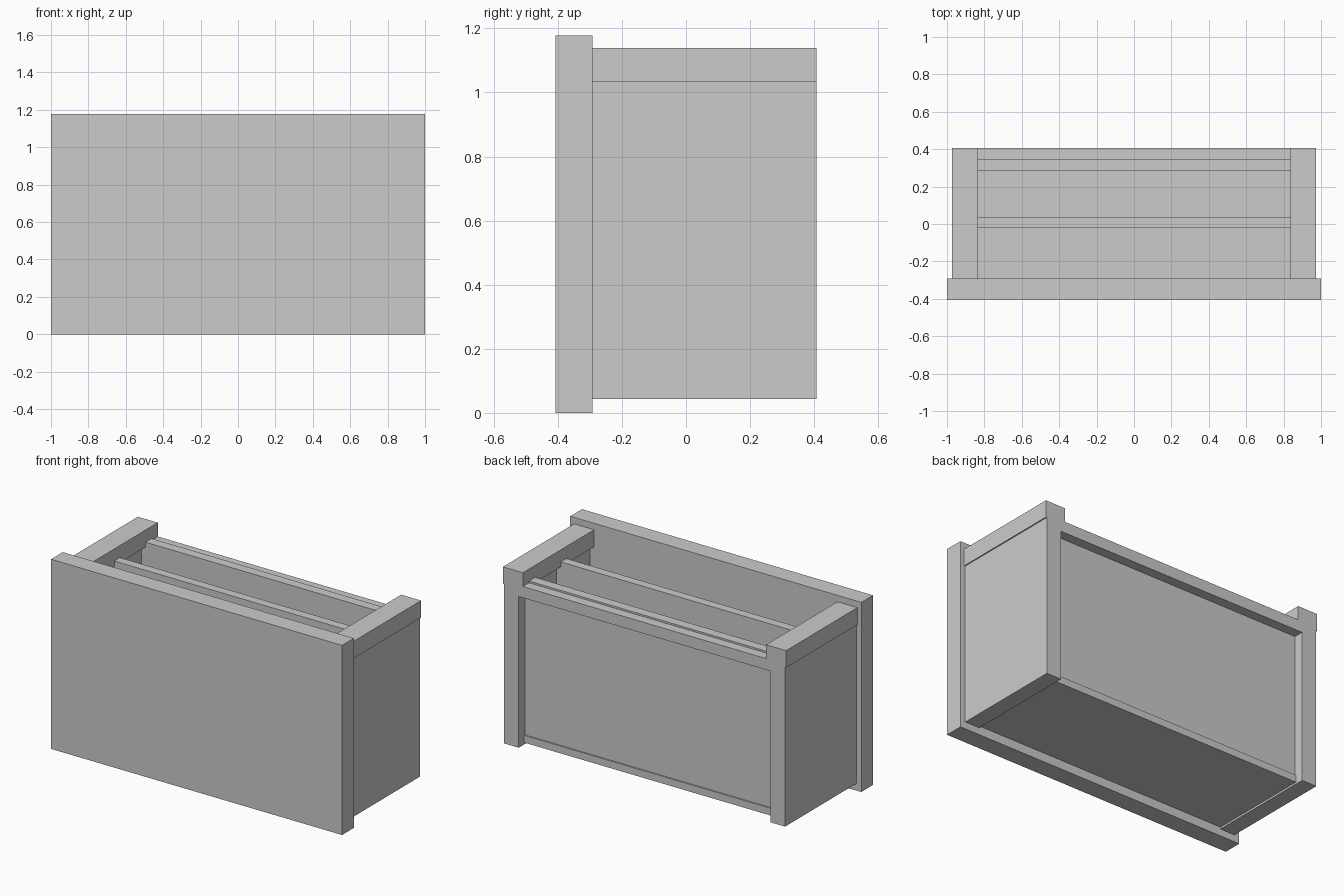
import bpy

cube = bpy.data.objects.get("Cube")
if cube:
    bpy.data.objects.remove(cube, do_unlink=True)

# Single plain grey
grey = bpy.data.materials.new("plain_grey")
grey.use_nodes = True
colour = (0.6, 0.6, 0.6, 1)
grey.diffuse_color = colour
grey.node_tree.nodes["Principled BSDF"].inputs["Base Color"].default_value = colour


def board(name, x, y, z):
    """Flat board filling the given x, y and z ranges."""
    bpy.ops.mesh.primitive_cube_add(
        size=1, location=[(a + b) / 2 for a, b in (x, y, z)])
    ob = bpy.context.object
    ob.name = name
    ob.scale = [b - a for a, b in (x, y, z)]
    bpy.ops.object.transform_apply(location=False, rotation=False, scale=True)
    ob.data.materials.append(grey)
    return ob


FRONT, INNER, BACK = -0.407, -0.292, 0.407   # depth of the carcass
FOOT, TOP = 0.043, 1.138                     # height of the sides
BEAM = 1.032                                 # underside of the side beams
SIDE = 0.865                                 # inner face of the sides
FLOOR = 0.1                                  # top of the floor
span = (-SIDE, SIDE)

# Thick front panel
board("front_panel", (-1, 1), (FRONT, INNER), (0, 1.178))

# Side walls, each capped by a wider beam
for name, s in (("left", 1), ("right", -1)):
    board(name + "_side", sorted((s * SIDE, s * 0.966)), (INNER, BACK), (FOOT, BEAM))
    board(name + "_beam", sorted((s * 0.836, s * 0.973)), (INNER, BACK), (BEAM, TOP))

# Floor set just above the feet of the sides
board("floor", span, (INNER, 0.354), (0.055, FLOOR))

# Recessed back, its top rail, and the divider inside
board("back_panel", span, (0.286, 0.346), (FLOOR, 1.063))
board("back_rail", span, (0.346, BACK), (0.982, 1.052))
board("divider", span, (-0.02, 0.035), (FLOOR, 1.063))
